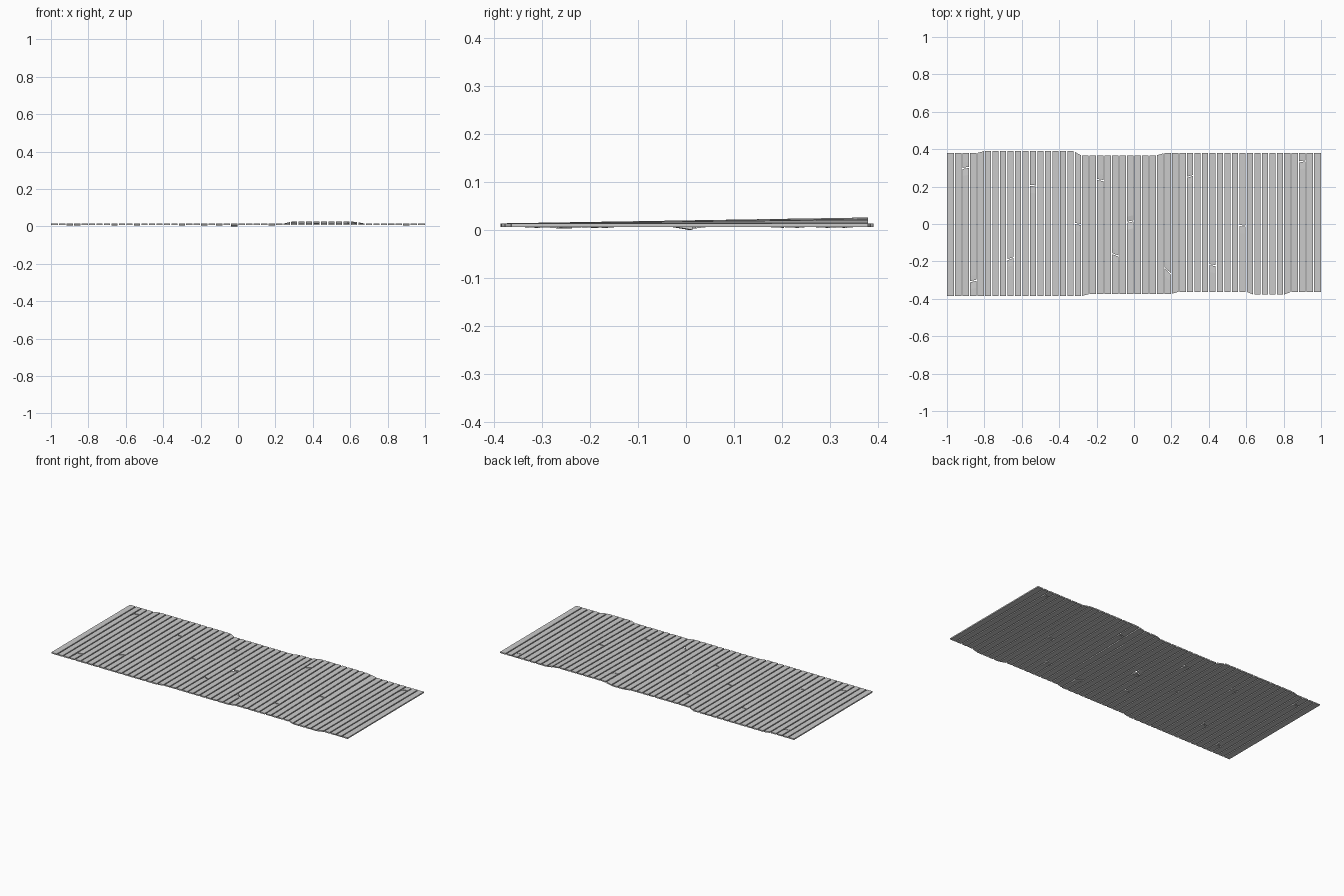
import bpy, bmesh

if "Cube" in bpy.data.objects:
    bpy.data.objects.remove(bpy.data.objects["Cube"])

N = 50                 # slats along the length
PITCH = 2.0 / N
GAP = 0.0065
Z0, Z1 = 0.0065, 0.0140

def interp(pts, x):
    if x <= pts[0][0]:
        return pts[0][1]
    for (xa, a), (xb, b) in zip(pts, pts[1:]):
        if x <= xb:
            return a + (b - a) * (x - xa) / (xb - xa)
    return pts[-1][1]

# wavy outline of the mat and the lifted patch at the back edge
BACK = [(-0.84, .379), (-0.80, .39), (-0.325, .39), (-0.28, .365), (0.115, .365), (0.16, .379)]
FRONT = [(-0.285, -.386), (-0.24, -.375), (0.195, -.375), (0.235, -.363), (0.605, -.363),
         (0.64, -.378), (0.80, -.378), (0.84, -.363)]
LIFT = [(0.24, 0), (0.29, .012), (0.62, .012), (0.68, 0)]

# cracks: x, y, slant across the slat, sag of the broken tip
CRACKS = [(-.90, .30, .006, .002), (-.54, .205, -.004, .002), (-.18, .235, -.006, .002),
          (-.30, .0, -.006, .001), (-.02, .013, .008, .0064), (.30, .255, .010, .002),
          (.90, .335, .006, .002), (.58, -.01, -.003, .001), (.42, -.22, -.006, .002),
          (.18, -.25, -.032, .003), (-.10, -.165, -.012, .002), (-.66, -.185, .012, .002),
          (-.86, -.305, .008, .002)]

def height(x, y):
    return interp(LIFT, x) * min(1, max(0, (y + .37) / .74))

def slat_piece(bm, xa, xb, rows):
    """Loft a thin board through rows of (y at left, y at right, sag)."""
    prev = None
    for ya, yb, sag in rows:
        ha, hb = height(xa, ya) - sag, height(xb, yb) - sag
        ring = [bm.verts.new(p) for p in ((xa, ya, Z0 + ha), (xb, yb, Z0 + hb),
                                          (xb, yb, Z1 + hb), (xa, ya, Z1 + ha))]
        if prev:
            for i in range(4):
                j = (i + 1) % 4
                bm.faces.new((prev[i], prev[j], ring[j], ring[i]))
        else:
            bm.faces.new(ring)
        prev = ring
    bm.faces.new(prev[::-1])

bm = bmesh.new()
for i in range(N):
    xa = -1 + i * PITCH + (GAP / 2 if i else 0)
    xb = -1 + (i + 1) * PITCH - (GAP / 2 if i < N - 1 else 0)
    front = (interp(FRONT, xa), interp(FRONT, xb), 0)
    back = (interp(BACK, xa), interp(BACK, xb), 0)
    crack = next((c for c in CRACKS if xa <= c[0] + 1e-3 <= xb
                  or abs(c[0] + .004 - (xa + xb) / 2) < PITCH / 2), None)
    if crack:
        # snapped slat: two pieces with a slanted break, one tip sagging
        _, y, s, sag = crack
        a, b = y - s / 2, y + s / 2
        slat_piece(bm, xa, xb, [front, (a - .04, b - .04, 0), (a - .003, b - .003, sag)])
        slat_piece(bm, xa, xb, [(a + .003, b + .003, sag * .5), (a + .03, b + .03, 0), back])
    else:
        slat_piece(bm, xa, xb, [front, back])

bmesh.ops.recalc_face_normals(bm, faces=bm.faces)
mesh = bpy.data.meshes.new("deck_slats")
bm.to_mesh(mesh)
bm.free()
obj = bpy.data.objects.new("deck_slats", mesh)
bpy.context.collection.objects.link(obj)
